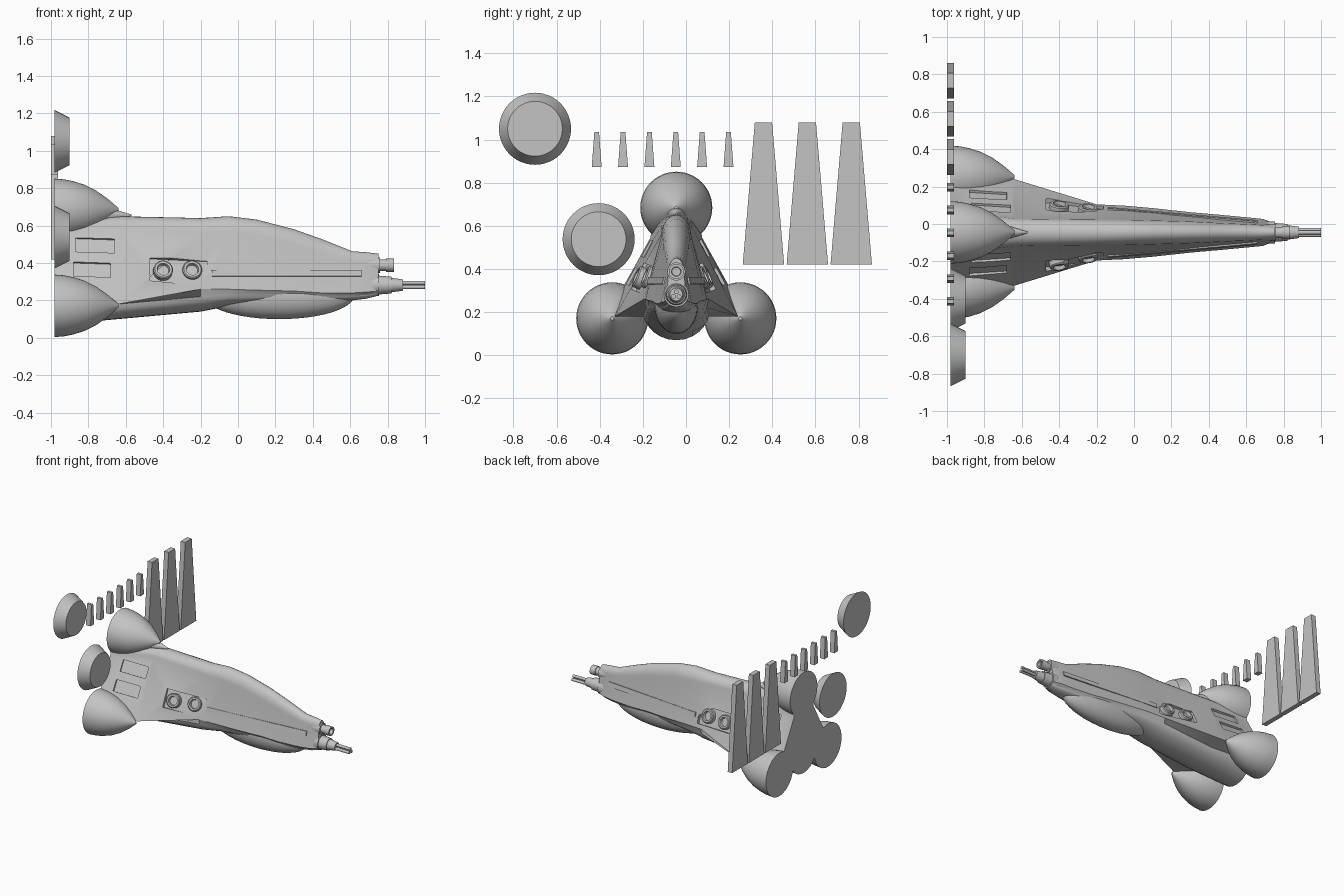
import bpy, bmesh, math
from mathutils import Matrix, Vector
from mathutils.bvhtree import BVHTree

if "Cube" in bpy.data.objects:
    bpy.data.objects.remove(bpy.data.objects["Cube"])

CY = -0.045      # centre line of the ship
BACK = -0.98     # plane of the stern
parts = []

hull_grey = bpy.data.materials.new("hull_grey")
hull_grey.use_nodes = True
GREY = (0.55, 0.55, 0.55, 1)
hull_grey.diffuse_color = GREY
hull_grey.node_tree.nodes["Principled BSDF"].inputs["Base Color"].default_value = GREY


def finish(bm, name):
    bmesh.ops.remove_doubles(bm, verts=bm.verts, dist=1e-5)
    bmesh.ops.recalc_face_normals(bm, faces=bm.faces)
    mesh = bpy.data.meshes.new(name)
    bm.to_mesh(mesh)
    bm.free()
    mesh.materials.append(hull_grey)
    obj = bpy.data.objects.new(name, mesh)
    bpy.context.collection.objects.link(obj)
    parts.append(obj)
    return obj


def loft(bm, rings):
    """Skin closed rings of points and cap both ends."""
    loops = [[bm.verts.new(p) for p in ring] for ring in rings]
    n = len(loops[0])
    for a, b in zip(loops, loops[1:]):
        for i in range(n):
            j = (i + 1) % n
            bm.faces.new((a[i], a[j], b[j], b[i]))
    bm.faces.new(loops[0])
    bm.faces.new(loops[-1])


def lathe(name, profile, matrix, segments=40):
    """Turn (distance, radius) pairs about the local x axis."""
    bm = bmesh.new()
    turns = [math.tau * i / segments for i in range(segments)]
    loft(bm, [[matrix @ Vector((d, r * math.cos(t), r * math.sin(t))) for t in turns]
              for d, r in profile])
    return finish(bm, name)


def at(y, z, x=0):
    return Matrix.Translation((x, y, z))


def box(bm, matrix, size):
    bmesh.ops.create_cube(bm, size=1, matrix=matrix @ Matrix.Diagonal((*size, 1)))


# Fuselage: crown arc, flat flank, wing edge, round belly
# x, top, crown width, crown foot, edge width, edge height, belly width, belly side, belly bottom
STATIONS = [
    (BACK, .65, .12, .545, .30, .22, .15, .20, .07),
    (-.64, .65, .075, .59, .285, .18, .15, .18, .10),
    (-.2, .64, .07, .56, .15, .26, .14, .22, .14),
    (-.05, .65, .07, .55, .143, .26, .13, .23, .17),
    (.1, .632, .066, .53, .13, .255, .11, .23, .18),
    (.3, .58, .06, .48, .108, .25, .09, .23, .19),
    (.45, .527, .052, .44, .095, .24, .08, .22, .19),
    (.61, .463, .045, .41, .08, .24, .06, .225, .2),
    (.69, .457, .04, .4, .072, .245, .05, .23, .21),
    (.75, .45, .035, .39, .048, .25, .035, .24, .225),
]


def section(x, top, cw, cz, ew, ez, bw, bz, bottom):
    arc = [math.pi / 2 * i / 6 for i in range(7)]
    half = [(cw * math.sin(t), cz + (top - cz) * math.cos(t)) for t in arc]
    half.append((ew, ez))
    half += [(bw * math.cos(t), bz - (bz - bottom) * math.sin(t)) for t in arc]
    half[-1] = (0, bottom)
    ring = half + [(-w, z) for w, z in reversed(half[1:-1])]
    return [(x, CY + w, z) for w, z in ring]


bm = bmesh.new()
loft(bm, [section(*s) for s in STATIONS])
bmesh.ops.recalc_face_normals(bm, faces=bm.faces)
surface = BVHTree.FromBMesh(bm)
fuselage = finish(bm, "fuselage")


def flank(x, z, side):
    """Position, outward normal and two tangents on the flank."""
    pos, n, _, _ = surface.ray_cast(Vector((x, CY + side, z)), Vector((0, -side, 0)))
    u = Vector((1, 0, 0))
    u = (u - n * u.dot(n)).normalized()
    return pos, n, u, n.cross(u)


def frame(pos, a, b, c):
    m = Matrix((a, b, c)).transposed().to_4x4()
    m.translation = pos
    return m


# Recesses for vents and port panels
bm = bmesh.new()
for side in (-1, 1):
    for x, z, length, height in ((-.765, .495, .21, .085), (-.78, .365, .2, .085),
                                 (-.318, .357, .31, .135)):
        pos, n, u, v = flank(x, z, side)
        box(bm, frame(pos, u, v, n), (length, height, .026))
cutter = finish(bm, "recess_cutter")
cutter.hide_render = True
mod = fuselage.modifiers.new("recesses", 'BOOLEAN')
mod.object = cutter
mod.solver = 'EXACT'
bpy.context.view_layer.objects.active = fuselage
bpy.ops.object.modifier_apply(modifier=mod.name)
parts.remove(cutter)
bpy.data.objects.remove(cutter)

for side, label in ((-1, "right"), (1, "left")):
    # Round ports in the panel
    for i, x in enumerate((-.4, -.245)):
        pos, n, u, v = flank(x, .362, side)
        lathe(f"{label}_port_{i + 1}",
              [(-.03, 0), (-.03, .052), (.008, .052), (.014, .046), (.014, .034),
               (-.006, .03), (-.006, 0)], frame(pos, n, u, v), 28)
    # Long side rail
    start = flank(-.14, .345, side)[0]
    end, n, _, _ = flank(.66, .345, side)
    u = (end - start).normalized()
    n = (n - u * n.dot(u)).normalized()
    bm = bmesh.new()
    box(bm, frame((start + end) / 2, u, n.cross(u), n), ((end - start).length, .035, .016))
    finish(bm, f"{label}_side_rail")

# Belly pod
bm = bmesh.new()
bmesh.ops.create_uvsphere(bm, u_segments=40, v_segments=24, radius=1,
                          matrix=at(CY, .225, .22) @ Matrix.Diagonal((.4, .1, .125, 1)))
finish(bm, "belly_pod")

# Three engine cones at the stern
OGIVE = [(BACK, 0), (BACK, .167), (-.93, .163), (-.88, .153), (-.82, .134),
         (-.76, .104), (-.7, .062), (-.66, .028), (-.638, .008), (-.638, 0)]
for name, y, z in (("top", 0, .684), ("left", .297, .171), ("right", -.297, .171)):
    lathe(f"{name}_engine_cone", OGIVE, at(CY + y, z), 48)
lathe("top_cone_fairing", [(-.72, 0), (-.72, .05), (-.57, .004), (-.57, 0)], at(CY, .655), 24)

# Nose guns
lathe("upper_gun", [(.6, 0), (.6, .042), (.76, .042), (.76, .03), (.79, .03),
                    (.79, .035), (.835, .035), (.835, .022), (.81, .02), (.81, 0)],
      at(CY, .388), 28)
lathe("lower_gun", [(.62, 0), (.62, .06), (.755, .058), (.755, .05), (.82, .045),
                    (.82, .039), (.882, .03), (.882, 0)], at(CY, .282), 32)
for i in range(3):
    t = math.tau * i / 3 + math.pi / 2
    lathe(f"gun_barrel_{i + 1}", [(.85, 0), (.85, .011), (1, .011), (1, 0)],
          at(CY + .015 * math.cos(t), .279 + .015 * math.sin(t)), 14)

# Loose thruster discs
for name, y, z in (("upper", -.7, 1.05), ("lower", -.405, .538)):
    lathe(f"{name}_thruster_disc", [(BACK, 0), (BACK, .167), (-.9, .127), (-.9, 0)], at(y, z), 48)


def fin(name, y, low, high, base, tip):
    bm = bmesh.new()
    outline = ((-base, low), (base, low), (tip, high), (-tip, high))
    loft(bm, [[(x, y + w, z) for w, z in outline] for x in (-1, -.962)])
    finish(bm, name)


# Loose fins in two sizes
for i in range(6):
    fin(f"small_fin_{i + 1}", -.414 + .1222 * i, .872, 1.034, .023, .011)
for i in range(3):
    fin(f"large_fin_{i + 1}", .359 + .2035 * i, .42, 1.08, .096, .04)

# Smooth shading with sharp edges kept
bpy.ops.object.select_all(action='DESELECT')
for obj in parts:
    obj.select_set(True)
bpy.context.view_layer.objects.active = fuselage
bpy.ops.object.shade_smooth_by_angle(angle=math.radians(30))
